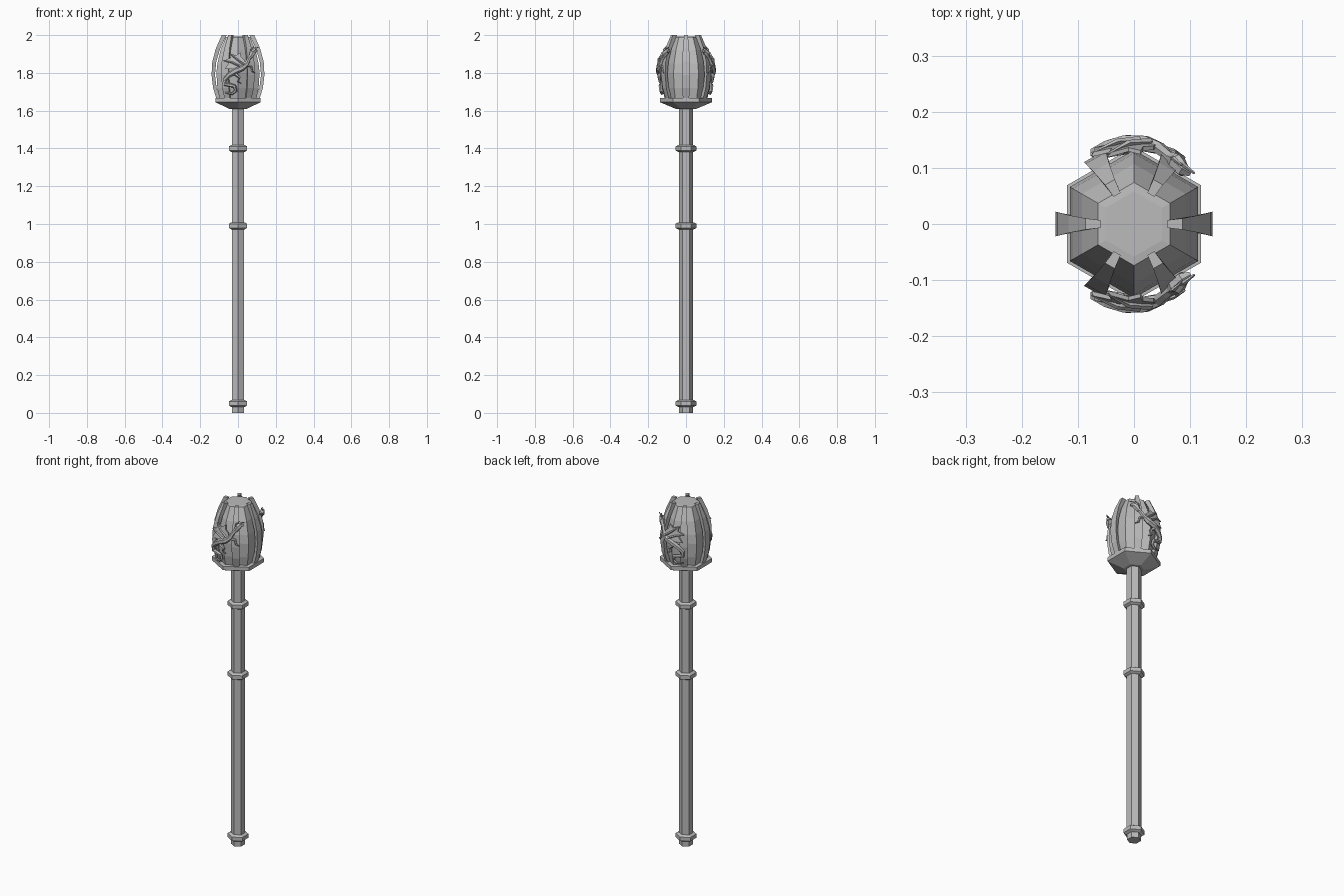
import bpy, bmesh, math
from mathutils import Vector

if "Cube" in bpy.data.objects:
    bpy.data.objects.remove(bpy.data.objects["Cube"])

grey = bpy.data.materials.new("stone_grey")
grey.use_nodes = True
COLOUR = (0.5, 0.5, 0.5, 1)
grey.diffuse_color = COLOUR
grey.node_tree.nodes["Principled BSDF"].inputs["Base Color"].default_value = COLOUR


def finish(name, bm):
    bmesh.ops.recalc_face_normals(bm, faces=bm.faces)
    mesh = bpy.data.meshes.new(name)
    bm.to_mesh(mesh)
    bm.free()
    mesh.materials.append(grey)
    obj = bpy.data.objects.new(name, mesh)
    bpy.context.collection.objects.link(obj)
    return obj


def loft(bm, rings):
    """Skin a row of equal point rings and cap both ends."""
    rows = [[bm.verts.new(p) for p in ring] for ring in rings]
    n = len(rows[0])
    for a, b in zip(rows, rows[1:]):
        for i in range(n):
            j = (i + 1) % n
            bm.faces.new((a[i], a[j], b[j], b[i]))
    bm.faces.new(rows[0])
    bm.faces.new(rows[-1])


def hex_part(name, profile):
    """Six-sided turned part from (radius, height) pairs, flats facing +-x."""
    bm = bmesh.new()
    angles = [math.radians(30 + 60 * k) for k in range(6)]
    loft(bm, [[(r * math.cos(a), r * math.sin(a), z) for a in angles] for r, z in profile])
    return finish(name, bm)


# Staff
hex_part("shaft", [(0.036, 0), (0.038, 0.05), (0.038, 1.63)])
for name, z in (("foot_ring", 0.05), ("middle_ring", 0.99), ("upper_ring", 1.40)):
    hex_part(name, [(0.04, z - 0.019), (0.055, z - 0.011), (0.055, z + 0.011), (0.04, z + 0.019)])

# Flared collar and barrel-shaped head
hex_part("collar", [(0.055, 1.61), (0.138, 1.645), (0.138, 1.667), (0.125, 1.668)])
hex_part("head_core", [(0.112, 1.66), (0.126, 1.72), (0.132, 1.8), (0.126, 1.85),
                       (0.107, 1.92), (0.074, 1.99), (0.058, 1.992)])

# Ribs: inner radius, outer radius, half width, height
RIB = [(0.092, 0.113, 0.016, 1.66), (0.113, 0.132, 0.02, 1.72), (0.122, 0.14, 0.022, 1.79),
       (0.115, 0.136, 0.021, 1.86), (0.094, 0.117, 0.016, 1.93), (0.06, 0.086, 0.01, 2.0)]
for k in range(6):
    a = math.radians(60 * k)
    out, side = Vector((math.cos(a), math.sin(a), 0)), Vector((-math.sin(a), math.cos(a), 0))
    bm = bmesh.new()
    loft(bm, [[out * r + side * s + Vector((0, 0, z)) for r, s in
               ((ri, -w * 0.7), (ro, -w), (ro, w), (ri, w * 0.7))] for ri, ro, w, z in RIB])
    finish(f"rib_{k + 1}", bm)


def on_head(x, z, lift=0.0):
    """Point on the curved head at the front, pushed outward by lift."""
    r = 0.139 - 1.6 * max(0, z - 1.80) ** 2 - 0.9 * max(0, 1.80 - z) ** 2 + lift
    return Vector((x, -math.sqrt(max(r * r - x * x * 0.75, 0.001)), z))


def limb(bm, path, sides=6):
    """Tapered tube along (x, z, radius, lift) stations."""
    pts = [on_head(x, z, lift) for x, z, r, lift in path]
    rings = []
    for i, p in enumerate(pts):
        t = (pts[min(i + 1, len(pts) - 1)] - pts[max(i - 1, 0)]).normalized()
        n = Vector((p.x, p.y, 0)).normalized()
        n = (n - t * n.dot(t)).normalized()
        b = t.cross(n)
        r = path[i][2]
        rings.append([p + (b * math.cos(c) + n * math.sin(c)) * r
                      for c in (2 * math.pi * s / sides for s in range(sides))])
    loft(bm, rings)


def plate(bm, outline, lift, thick):
    """Thin membrane following the head."""
    loft(bm, [[on_head(x, z, lift + d) for x, z in outline] for d in (0, thick)])


def build_beast(label, flip):
    # Coiled body and tail
    bm = bmesh.new()
    limb(bm, [(0.075, 1.90, 0.010, 0.004), (0.058, 1.875, 0.010, 0.004),
              (0.045, 1.845, 0.012, 0.005), (0.02, 1.825, 0.016, 0.006),
              (-0.015, 1.81, 0.016, 0.006), (-0.045, 1.79, 0.014, 0.004),
              (-0.068, 1.765, 0.012, 0.002), (-0.066, 1.74, 0.011, 0.002),
              (-0.04, 1.735, 0.011, 0.002), (-0.018, 1.73, 0.010, 0.002),
              (-0.012, 1.705, 0.009, 0.002), (-0.03, 1.69, 0.007, 0.002),
              (-0.065, 1.695, 0.004, 0.002)])
    body = finish(label + "_body", bm)

    # Head, snout and horns
    bm = bmesh.new()
    limb(bm, [(0.066, 1.882, 0.010, 0.004), (0.076, 1.905, 0.017, 0.006),
              (0.088, 1.918, 0.013, 0.006), (0.1, 1.915, 0.007, 0.008)])
    limb(bm, [(0.08, 1.91, 0.005, 0.012), (0.09, 1.93, 0.004, 0.018), (0.108, 1.935, 0.002, 0.02)], 4)
    limb(bm, [(0.068, 1.91, 0.005, 0.012), (0.07, 1.925, 0.004, 0.018), (0.085, 1.94, 0.002, 0.02)], 4)
    head = finish(label + "_head", bm)

    # Ragged wing behind the shoulders
    bm = bmesh.new()
    plate(bm, [(0.04, 1.84), (0.035, 1.868), (0.016, 1.885), (0.012, 1.908), (-0.01, 1.892),
               (-0.046, 1.905), (-0.04, 1.88), (-0.075, 1.865), (-0.05, 1.85),
               (-0.07, 1.82), (-0.03, 1.82), (0, 1.82)], 0.004, 0.007)
    limb(bm, [(0.03, 1.845, 0.006, 0.014), (-0.01, 1.875, 0.005, 0.015), (-0.046, 1.905, 0.002, 0.01)], 4)
    limb(bm, [(0.01, 1.835, 0.006, 0.014), (-0.03, 1.855, 0.005, 0.015), (-0.075, 1.865, 0.002, 0.01)], 4)
    wing = finish(label + "_wing", bm)

    # Clawed legs
    bm = bmesh.new()
    limb(bm, [(0.04, 1.84, 0.008, 0.004), (0.07, 1.835, 0.007, 0.004),
              (0.075, 1.81, 0.006, 0.002), (0.09, 1.80, 0.003, 0.002)], 5)
    limb(bm, [(-0.02, 1.80, 0.010, 0.004), (0.008, 1.775, 0.008, 0.004),
              (0.0, 1.755, 0.006, 0.002), (0.018, 1.745, 0.003, 0.002)], 5)
    legs = finish(label + "_legs", bm)

    if flip:
        for obj in (body, head, wing, legs):
            for v in obj.data.vertices:
                v.co.y *= -1
            obj.data.flip_normals()


build_beast("front_beast", False)
build_beast("back_beast", True)
